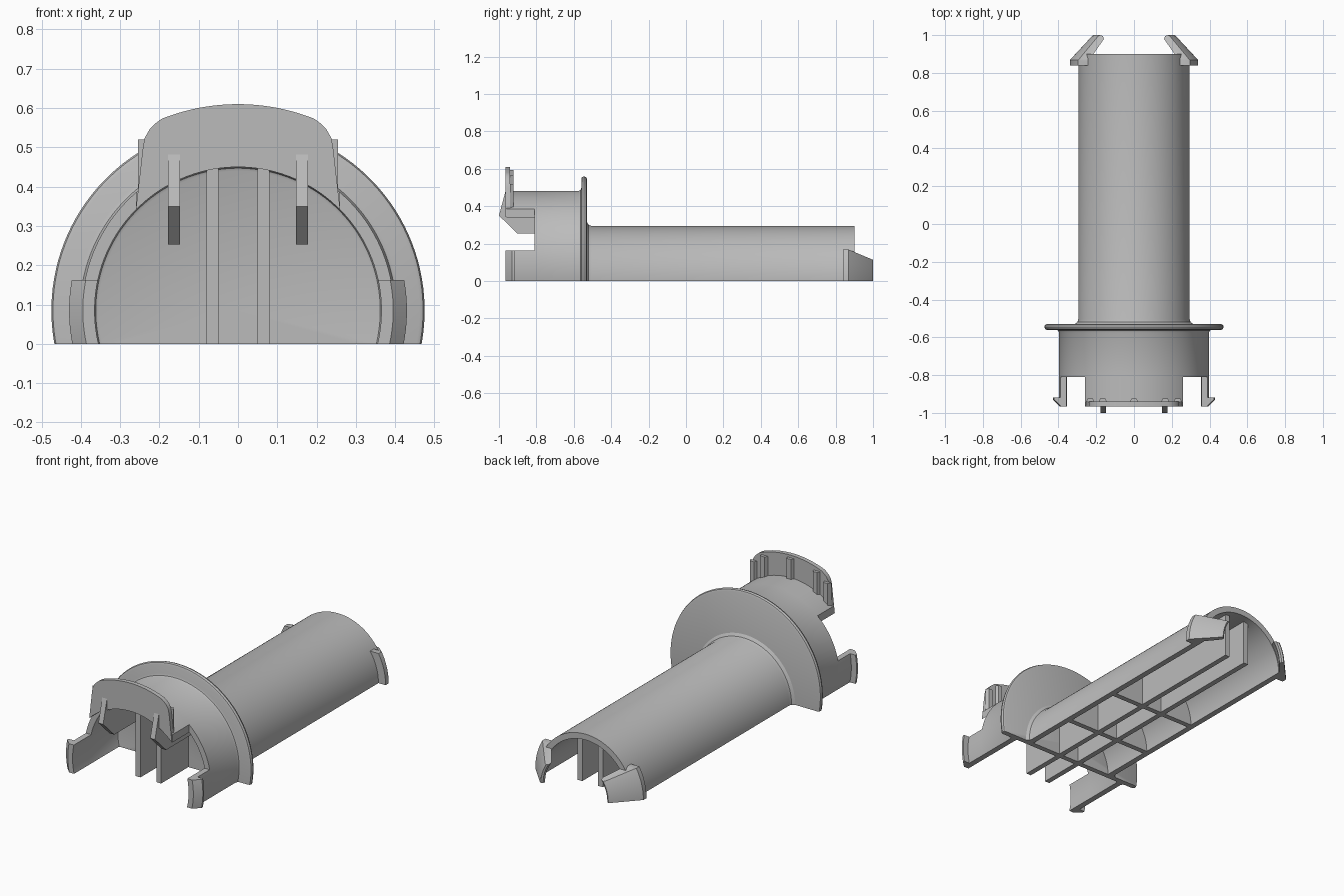
import bpy, bmesh
from math import sin, cos, pi, sqrt
from mathutils import Vector

cube = bpy.data.objects.get("Cube")
if cube:
    bpy.data.objects.remove(cube, do_unlink=True)

GREY = (0.5, 0.5, 0.5, 1.0)
mat = bpy.data.materials.new("plain grey plastic")
mat.use_nodes = True
mat.diffuse_color = GREY
mat.node_tree.nodes["Principled BSDF"].inputs["Base Color"].default_value = GREY

HIGH = 0.085              # axis height of collar and flange
R_IN, R_OUT = 0.365, 0.397  # collar wall
SEGMENTS = 128


def finish(bm, name):
    """Turn a bmesh into a shaded, coloured object."""
    bmesh.ops.recalc_face_normals(bm, faces=bm.faces[:])
    mesh = bpy.data.meshes.new(name)
    bm.to_mesh(mesh)
    bm.free()
    mesh.materials.append(mat)
    obj = bpy.data.objects.new(name, mesh)
    bpy.context.collection.objects.link(obj)
    bpy.ops.object.select_all(action='DESELECT')
    obj.select_set(True)
    bpy.context.view_layer.objects.active = obj
    bpy.ops.object.shade_smooth_by_angle(angle=pi / 6)
    return obj


def trim(bm, point, normal):
    """Remove everything on the normal's side of a plane and cap the cut."""
    geom = bm.verts[:] + bm.edges[:] + bm.faces[:]
    res = bmesh.ops.bisect_plane(bm, geom=geom, dist=1e-6, plane_co=point,
                                 plane_no=normal, clear_outer=True)
    edges = [e for e in res["geom_cut"] if isinstance(e, bmesh.types.BMEdge)]
    if edges:
        bmesh.ops.edgeloop_fill(bm, edges=edges)


def lathe(name, profile, axis_z, cuts=()):
    """Revolve a closed (radius, y) profile round the y direction, then trim."""
    bm = bmesh.new()
    rings = []
    for i in range(SEGMENTS):
        a = 2 * pi * (i + 0.5) / SEGMENTS
        rings.append([bm.verts.new((r * cos(a), y, axis_z + r * sin(a)))
                      for r, y in profile])
    n = len(profile)
    for i in range(SEGMENTS):
        p, q = rings[i], rings[(i + 1) % SEGMENTS]
        for j in range(n):
            k = (j + 1) % n
            if profile[j][0] == 0 and profile[k][0] == 0:
                continue
            bm.faces.new((p[j], p[k], q[k], q[j]))
    bmesh.ops.remove_doubles(bm, verts=bm.verts[:], dist=1e-6)
    for point, normal in (((0, 0, 0), (0, 0, -1)), *cuts):
        trim(bm, Vector(point), Vector(normal))
    return finish(bm, name)


def prism(name, points, offset):
    """Extrude a closed outline of 3D points along an offset."""
    bm = bmesh.new()
    face = bm.faces.new([bm.verts.new(p) for p in points])
    res = bmesh.ops.extrude_face_region(bm, geom=[face], use_keep_orig=True)
    moved = [v for v in res["geom"] if isinstance(v, bmesh.types.BMVert)]
    bmesh.ops.translate(bm, verts=moved, vec=offset)
    return finish(bm, name)


def slab(name, x, width, outline):
    """Plate with a (y, z) outline, centred on x."""
    return prism(name, [(x - width / 2, y, z) for y, z in outline], (width, 0, 0))


def box_outline(y0, y1, z0, z1):
    return [(y0, z0), (y1, z0), (y1, z1), (y0, z1)]


def arch(r, x):
    return HIGH + sqrt(r * r - x * x)


# Flange disc with rounded rim, and the collar wall in front of it
lathe("flange_and_collar", [
    (0, -0.56), (0.355, -0.56), (0.362, -0.563), (R_IN, -0.57), (R_IN, -0.81),
    (R_OUT, -0.81), (R_OUT, -0.575), (0.402, -0.564), (0.412, -0.56),
    (0.462, -0.56), (0.471, -0.556), (0.475, -0.545), (0.471, -0.534),
    (0.462, -0.53), (0, -0.53)], HIGH)

# Half-round tube with a fillet at the flange
lathe("tube", [
    (0.262, -0.54), (0.262, 0.9), (0.295, 0.9), (0.295, -0.505),
    (0.3, -0.52), (0.315, -0.53), (0.315, -0.54)], 0)

# Ribs inside the tube and the collar
for y in (-0.22, 0.15):
    lathe("cross_rib", [(0, y - 0.015), (0.28, y - 0.015),
                        (0.28, y + 0.015), (0, y + 0.015)], 0)
for side in (1, -1):
    slab("tube_rib", side * 0.065, 0.03, box_outline(-0.54, 0.86, 0, 0.265))
    slab("collar_rib", side * 0.065, 0.03, box_outline(-0.805, -0.55, 0, 0.45))

# Upper tongue of the collar
lathe("collar_tongue", [(R_IN, -0.8), (R_IN, -0.96), (R_OUT, -0.96), (R_OUT, -0.8)],
      HIGH, [((0, 0, 0.25), (0, 0, -1)),
             ((0.26, 0, 0), (1, 0, 0)), ((-0.26, 0, 0), (-1, 0, 0))])

# Side arms with outward catches
lathe("collar_arms", [
    (R_IN, -0.8), (R_IN, -0.965), (0.395, -0.965), (0.43, -0.93),
    (0.43, -0.918), (R_OUT, -0.918), (R_OUT, -0.8)],
    HIGH, [((0, 0, 0.163), (0, 0, 1))])

# Raised front plate with an arched top
STEPS = 24
lower = [(x, arch(R_IN, x)) for x in
         (-0.26 + 0.52 * i / STEPS for i in range(STEPS + 1))]
upper = [(x, arch(0.525, x)) for x in
         (0.195 - 0.39 * i / STEPS for i in range(STEPS + 1))]
right_corner = [(0.242, 0.5), (0.237, 0.525), (0.225, 0.546), (0.21, 0.561)]
left_corner = [(-x, z) for x, z in reversed(right_corner)]
prism("front_plate", [(x, -0.965, z) for x, z in
                      lower + right_corner + upper + left_corner], (0, 0.025, 0))

# Stiffeners on the back of the plate
for x, top in ((0, 0.595), (0.165, 0.565), (-0.165, 0.565), (0.232, 0.52), (-0.232, 0.52)):
    z0 = arch(0.38, x)
    prism("plate_stiffener", [(x - 0.022, -0.942, z0), (x + 0.022, -0.942, z0),
                              (x + 0.013, -0.923, z0), (x - 0.013, -0.923, z0)],
          (0, 0, top - z0))

# Pointed hook fins under the tongue
for side in (1, -1):
    slab("hook_fin", side * 0.163, 0.03, [
        (-0.96, 0.5), (-1.0, 0.35), (-0.9, 0.253), (-0.55, 0.253),
        (-0.55, 0.41), (-0.945, 0.41), (-0.945, 0.5)])

# Tapered snap catches at the back end of the tube
lathe("back_catches", [
    (0.265, 0.84), (0.34, 0.84), (0.34, 0.868), (0.222, 0.995), (0.212, 1.0),
    (0.202, 0.995), (0.2, 0.98), (0.265, 0.9)],
    0, [((0, 0, 0.168), (0, 0, 1)), ((0, 0.87, 0.168), (0, 0.42, 1))])
